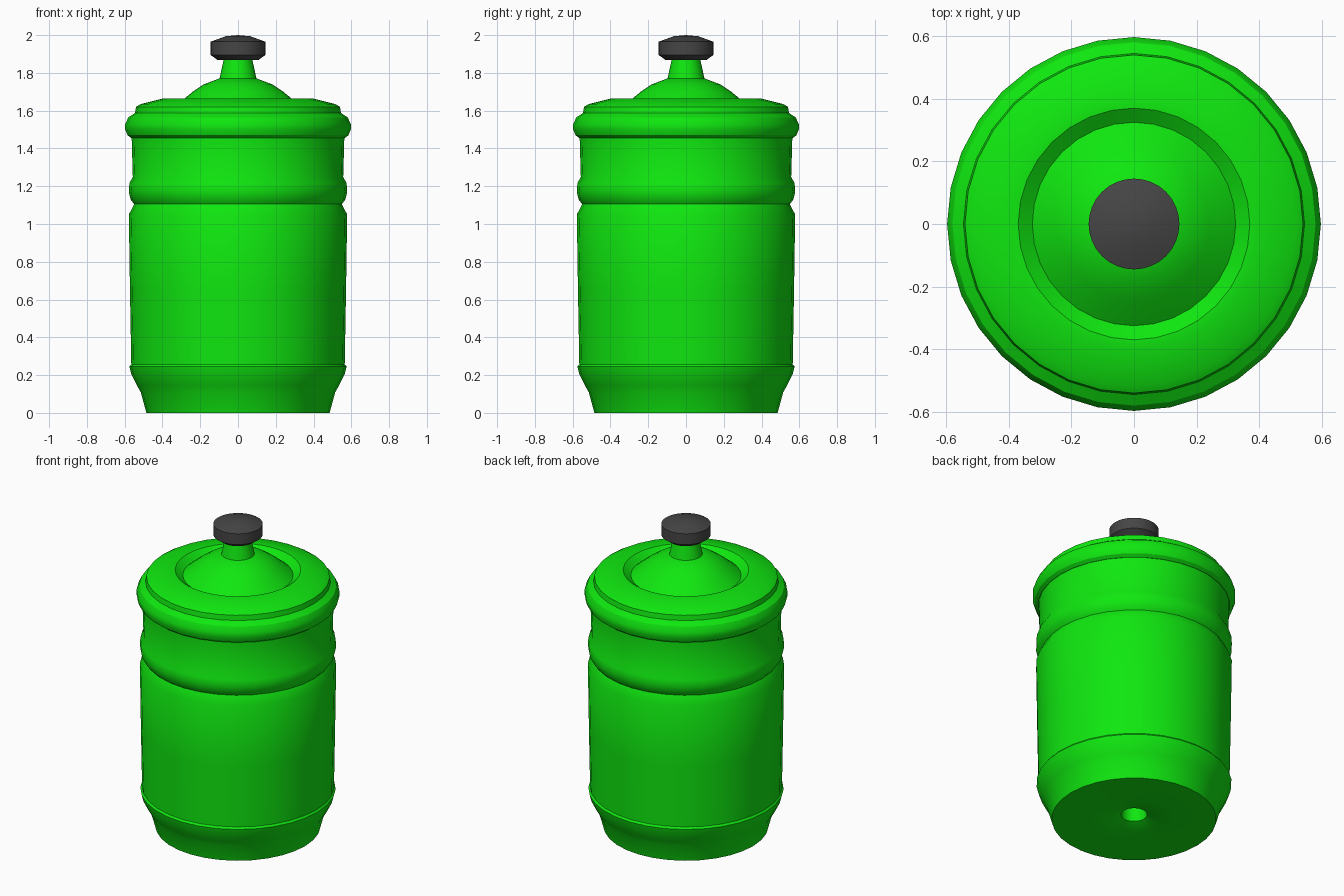
import bpy
import bmesh
from math import cos, sin, pi, radians

SEGMENTS = 32

cube = bpy.data.objects.get("Cube")
if cube:
    bpy.data.objects.remove(cube, do_unlink=True)


def make_material(name, colour):
    mat = bpy.data.materials.new(name)
    mat.use_nodes = True
    mat.diffuse_color = colour
    mat.node_tree.nodes["Principled BSDF"].inputs["Base Color"].default_value = colour
    return mat


def lathe(name, profile, mat, sharp_angle=30):
    """Turn a (radius, height) profile around z; radius 0 becomes a pole."""
    bm = bmesh.new()
    rings = []
    for r, z in profile:
        count = SEGMENTS if r > 0 else 1
        rings.append([bm.verts.new((r * cos(2 * pi * i / SEGMENTS),
                                    r * sin(2 * pi * i / SEGMENTS), z))
                      for i in range(count)])
    for low, high in zip(rings, rings[1:]):
        for i in range(SEGMENTS):
            j = (i + 1) % SEGMENTS
            corners = [low[i % len(low)], low[j % len(low)],
                       high[j % len(high)], high[i % len(high)]]
            bm.faces.new(list(dict.fromkeys(corners)))
    bmesh.ops.recalc_face_normals(bm, faces=bm.faces)
    mesh = bpy.data.meshes.new(name)
    bm.to_mesh(mesh)
    bm.free()
    mesh.materials.append(mat)
    obj = bpy.data.objects.new(name, mesh)
    bpy.context.collection.objects.link(obj)
    bpy.ops.object.select_all(action='DESELECT')
    obj.select_set(True)
    bpy.context.view_layer.objects.active = obj
    bpy.ops.object.shade_smooth_by_angle(angle=radians(sharp_angle))
    return obj


green = make_material("bright green", (0.005, 0.8, 0.005, 1))
grey = make_material("dark grey", (0.06, 0.06, 0.06, 1))

# Body: recessed base, foot, long wall, rounded grip band and neck
lathe("body", [
    (0, 0.16), (0.07, 0.16), (0.077, 0.03), (0.13, 0.012), (0.25, 0), (0.485, 0),
    (0.515, 0.11), (0.535, 0.145), (0.565, 0.205), (0.575, 0.245),
    (0.565, 0.257), (0.572, 0.65), (0.578, 1.05), (0.55, 1.105),
    (0.569, 1.13), (0.578, 1.17), (0.575, 1.215), (0.557, 1.25),
    (0.563, 1.46), (0, 1.46),
], green, 35)

# Lid: rolled rim, sloping top, groove and raised dome
lathe("lid", [
    (0, 1.455), (0.565, 1.455), (0.585, 1.47), (0.597, 1.50), (0.597, 1.53),
    (0.58, 1.565), (0.545, 1.588), (0.54, 1.62), (0.515, 1.635),
    (0.40, 1.664), (0.37, 1.664), (0.325, 1.63), (0.24, 1.70),
    (0.18, 1.74), (0.10, 1.77), (0, 1.775),
], green)

# Tapered stem of the spout
lathe("spout_stem", [(0.098, 1.768), (0.075, 1.875), (0, 1.875)], green)

# Pull cap
lathe("spout_cap", [
    (0, 1.868), (0.108, 1.868), (0.145, 1.895), (0.145, 1.965),
    (0.065, 1.994), (0, 2.0),
], grey, 25)
